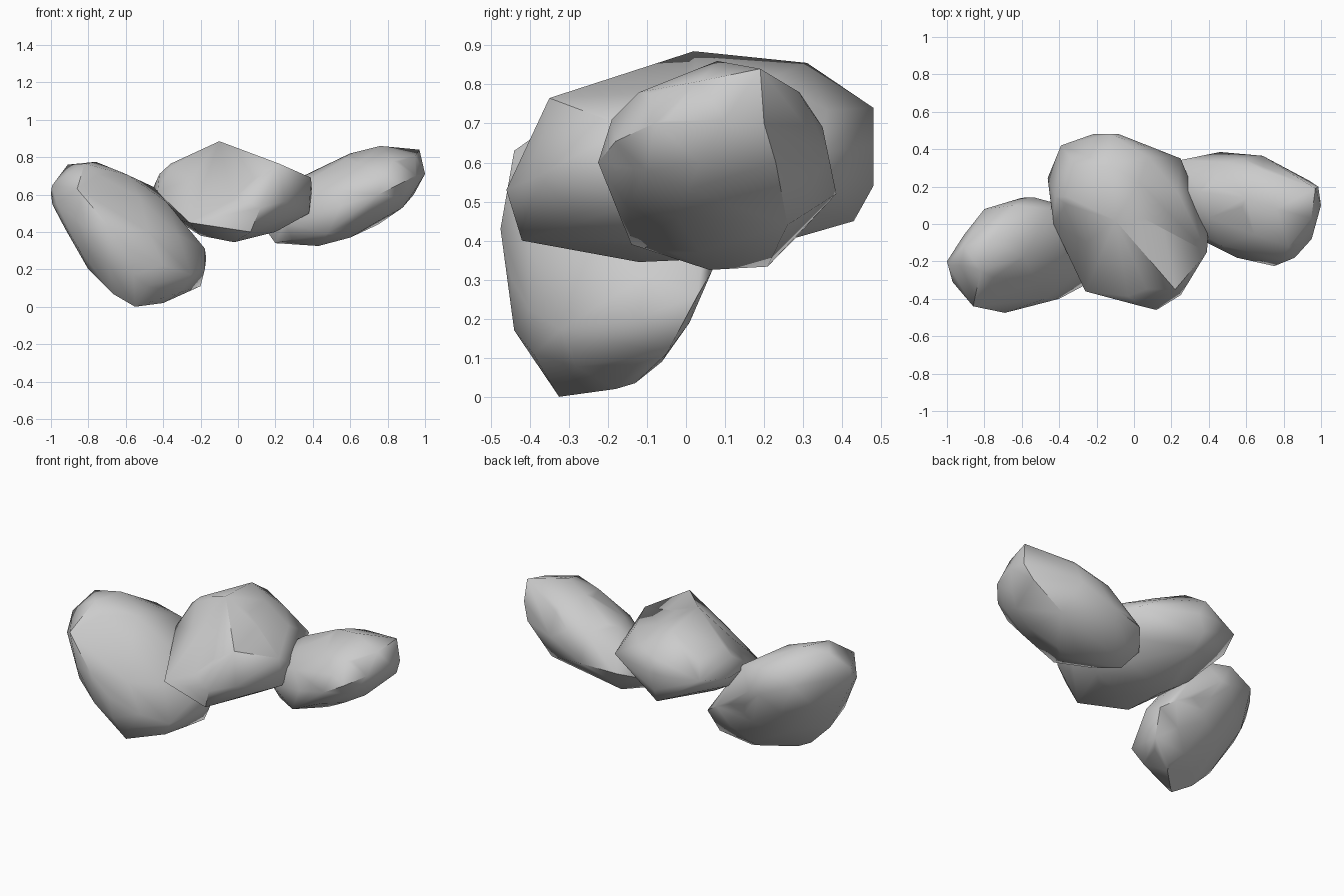
import bpy, bmesh
from mathutils import Vector, Matrix
from mathutils.geometry import convex_hull_2d

if "Cube" in bpy.data.objects:
    bpy.data.objects.remove(bpy.data.objects["Cube"])

PLANES = ((0, 2), (1, 2), (0, 1))  # front, right, top


def moments(poly):
    """Area centroid and ellipse matrix of a convex outline."""
    area, mean = 0, Vector((0, 0))
    second = [[0, 0], [0, 0]]
    o = poly[0]
    for a, b in zip(poly[1:], poly[2:]):
        w = abs((a - o).cross(b - o)) / 2
        m = (o + a + b) / 3
        area += w
        mean += m * w
        for i in range(2):
            for j in range(2):
                second[i][j] += w * (o[i]*o[j] + a[i]*a[j] + b[i]*b[j] + 9*m[i]*m[j]) / 12
    mean /= area
    return mean, [[4 * (second[i][j] / area - mean[i] * mean[j]) for j in range(2)] for i in range(2)]


def rock(name, front, right, top, corners, facets=(), fill=0.96):
    """Faceted stone: ellipsoid fitted to three outlines, hulled with rims and key corners."""
    polys = []
    for pts in (front, right, top):
        v = [Vector(p) for p in pts]
        polys.append([v[i] for i in convex_hull_2d(v)])
    c, s = Vector((0, 0, 0)), Matrix.Diagonal((0, 0, 0))
    for poly, ax in zip(polys, PLANES):
        m, e = moments(poly)
        for i in range(2):
            c[ax[i]] += m[i] / 2
            for j in range(2):
                s[ax[i]][ax[j]] += e[i][j] * (0.5 if i == j else 1)

    points = [Vector(p) for p in corners]
    # Half-spaces (normal, distance) from the outlines and the flat facets
    limits = []
    for poly, (i, j) in zip(polys, PLANES):
        for a, b in zip(poly, poly[1:] + poly[:1]):
            n = Vector((0, 0, 0))
            n[i], n[j] = b.y - a.y, a.x - b.x
            limits.append((n, n[i] * (a.x - c[i]) + n[j] * (a.y - c[j])))
    for ia, ib, ic in facets:
        n = (points[ib] - points[ia]).cross(points[ic] - points[ia])
        limits.append((n, n.dot(points[ia] - c)))
    limits = [(n, d) if d > 0 else (-n, -d) for n, d in limits]

    def fit(p):
        """Scale that keeps offset p inside every limit."""
        return min([1.0] + [d / n.dot(p) for n, d in limits if n.dot(p) > d])

    # Outline rims, lifted onto the ellipsoid's contour planes
    for poly, (i, j) in zip(polys, PLANES):
        k = 3 - i - j
        inv = Matrix(((s[i][i], s[i][j]), (s[j][i], s[j][j]))).inverted()
        slope = inv @ Vector((s[k][i], s[k][j]))
        for q in poly:
            if any(abs(e[i] - q[0]) + abs(e[j] - q[1]) < 0.04 for e in map(Vector, corners)):
                continue
            p = Vector((0, 0, 0))
            p[i], p[j] = q[0] - c[i], q[1] - c[j]
            p[k] = slope.x * p[i] + slope.y * p[j]
            for _ in range(25):
                if fit(p) > 0.98:
                    break
                p[k] *= 0.93
            points.append(c + p * fit(p))
    # Body: a sphere sheared into the ellipsoid by the Cholesky factor
    l = Matrix.Diagonal((0, 0, 0))
    for i in range(3):
        for j in range(i + 1):
            r = s[i][j] - sum(l[i][k] * l[j][k] for k in range(j))
            l[i][j] = max(r, 1e-4) ** 0.5 if i == j else r / l[j][j]
    bm = bmesh.new()
    bmesh.ops.create_icosphere(bm, subdivisions=2, radius=fill)
    for v in bm.verts:
        p = l @ v.co
        points.append(c + p * fit(p))
    bm.clear()
    for p in points:
        bm.verts.new(p)
    bmesh.ops.remove_doubles(bm, verts=bm.verts[:], dist=0.02)
    bmesh.ops.convex_hull(bm, input=bm.verts[:])
    bmesh.ops.delete(bm, geom=[v for v in bm.verts if not v.link_faces], context='VERTS')
    bmesh.ops.recalc_face_normals(bm, faces=bm.faces[:])
    for f in bm.faces:
        f.smooth = True
    for e in bm.edges:
        e.smooth = e.calc_face_angle(0) < 0.8
    me = bpy.data.meshes.new(name)
    bm.to_mesh(me)
    bm.free()
    ob = bpy.data.objects.new(name, me)
    bpy.context.collection.objects.link(ob)
    return ob


# Left stone, reaching the ground
rock("left_rock",
     [(-1, .65), (-.91, .76), (-.76, .775), (-.6, .71), (-.45, .64), (-.17, .31), (-.17, .23),
      (-.2, .11), (-.4, .02), (-.55, 0), (-.67, .07), (-.8, .2), (-1, .55)],
     [(-.48, .43), (-.44, .17), (-.325, 0), (-.13, .035), (-.03, .1), (.07, .33), (.145, .52),
      (.1, .67), (-.08, .775), (-.25, .765), (-.44, .64)],
     [(-1, -.2), (-.97, -.31), (-.87, -.44), (-.69, -.475), (-.4, -.4), (-.25, -.32), (-.17, -.12),
      (-.25, .07), (-.46, .145), (-.6, .14), (-.8, .08), (-.91, -.06)],
     corners=[(-.55, -.325, 0), (-.76, -.08, .775), (-.91, -.12, .76), (-.69, -.475, .43),
              (-.86, -.44, .63), (-.45, .08, .64), (-.17, .03, .26), (-.2, -.05, .11),
              (-.4, -.18, .02)])

# Middle stone, with a flat cut front and a peak
rock("middle_rock",
     [(-.47, .6), (-.42, .71), (-.36, .765), (-.1, .885), (.06, .83), (.22, .77), (.38, .69),
      (.4, .63), (.38, .5), (.2, .4), (-.02, .345), (-.2, .38), (-.34, .47)],
     [(-.47, .53), (-.42, .4), (-.12, .345), (.1, .355), (.43, .45), (.48, .54), (.48, .74),
      (.31, .855), (.02, .885), (-.12, .82), (-.35, .765), (-.45, .63)],
     [(-.22, .48), (-.08, .48), (.25, .35), (.39, 0), (.4, -.15), (.25, -.38), (.12, -.46),
      (.04, -.44), (-.26, -.36), (-.43, 0), (-.47, .25), (-.39, .42)],
     corners=[(-.1, .02, .885), (-.26, -.36, .45), (.22, -.35, .765), (.39, -.15, .69),
              (.12, -.46, .53), (-.12, .31, .855), (-.02, -.12, .345)],
     facets=[(0, 1, 2), (0, 2, 3)], fill=0.92)

# Right stone, raised at its outer end
rock("right_rock",
     [(.13, .38), (.13, .5), (.2, .6), (.35, .7), (.6, .82), (.76, .86), (.96, .84), (1, .71),
      (.96, .61), (.88, .53), (.75, .44), (.6, .37), (.43, .325), (.2, .34)],
     [(-.23, .6), (-.19, .71), (-.12, .78), (.07, .86), (.19, .85), (.29, .78), (.35, .69),
      (.385, .52), (.21, .33), (.05, .32), (-.14, .39)],
     [(.13, .2), (.24, .34), (.46, .39), (.69, .37), (.98, .21), (1, .1), (.95, -.08),
      (.86, -.18), (.75, -.22), (.55, -.18), (.25, -.03)],
     corners=[(.76, .08, .86), (.97, .19, .84), (1, .1, .71), (.985, .2, .7), (.94, .23, .6),
              (.75, .26, .44), (.75, -.225, .6), (.43, .06, .325), (.46, .385, .52)])
